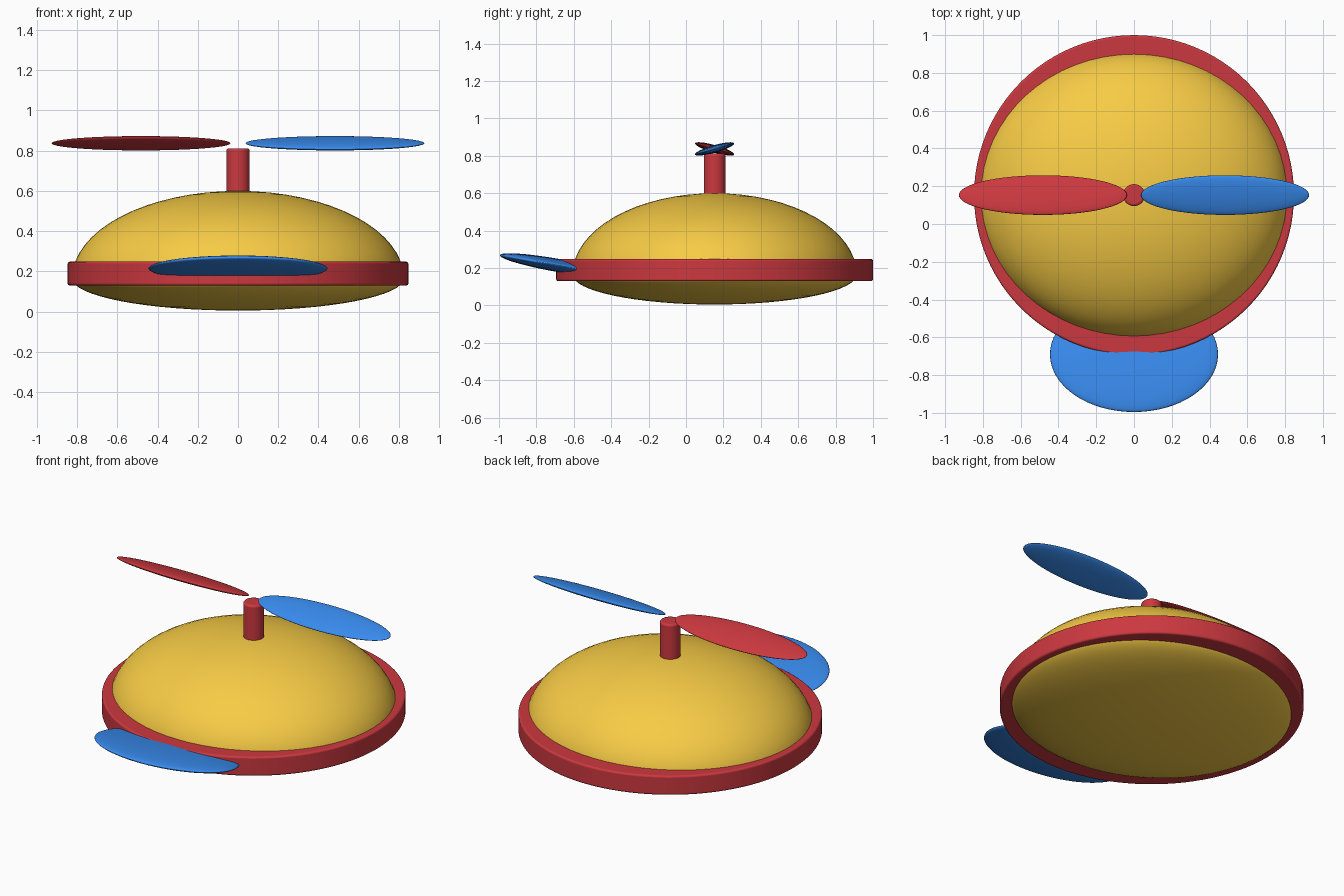
import bpy
from math import radians

if "Cube" in bpy.data.objects:
    bpy.data.objects.remove(bpy.data.objects["Cube"])

CY = 0.153  # y of the cap's vertical axis


def material(name, rgb):
    m = bpy.data.materials.new(name)
    m.diffuse_color = (*rgb, 1)
    m.use_nodes = True
    m.node_tree.nodes["Principled BSDF"].inputs["Base Color"].default_value = m.diffuse_color
    return m


YELLOW = material("yellow", (0.93, 0.60, 0.06))
RED = material("red", (0.60, 0.04, 0.05))
BLUE = material("blue", (0.04, 0.26, 0.86))


def finish(name, mat):
    ob = bpy.context.object
    ob.name = name
    ob.data.materials.append(mat)
    return ob


def ellipsoid(name, mat, loc, radii, tilt=0):
    bpy.ops.mesh.primitive_uv_sphere_add(segments=64, ring_count=32, location=loc,
                                         rotation=(radians(tilt), 0, 0))
    bpy.context.object.scale = radii
    bpy.ops.object.transform_apply(location=False, rotation=False, scale=True)
    bpy.ops.object.shade_smooth()
    return finish(name, mat)


def cylinder(name, mat, radius, z0, z1, bevel):
    bpy.ops.mesh.primitive_cylinder_add(vertices=96, radius=radius, depth=z1 - z0,
                                        location=(0, CY, (z0 + z1) / 2))
    ob = finish(name, mat)
    mod = ob.modifiers.new("bevel", 'BEVEL')
    mod.width = bevel
    mod.segments = 3
    bpy.ops.object.shade_smooth_by_angle(angle=radians(40))
    return ob


# Crown: tall dome above, shallow bowl below
crown = ellipsoid("crown", YELLOW, (0, CY, 0.165), (0.825, 0.76, 1))
for v in crown.data.vertices:
    v.co.z *= 0.435 if v.co.z > 0 else 0.16

# Band around the crown and stem on top
cylinder("band", RED, 0.847, 0.13, 0.248, 0.01)
cylinder("stem", RED, 0.058, 0.50, 0.812, 0.012)

# Upturned front brim
ellipsoid("brim", BLUE, (0, -0.69, 0.215), (0.445, 0.31, 0.035), -10)

# Propeller blades, pitched opposite ways
for side, label, mat in ((1, "right", BLUE), (-1, "left", RED)):
    ellipsoid(f"propeller_blade_{label}", mat, (side * 0.482, CY, 0.837),
              (0.445, 0.109, 0.02), side * 16)
